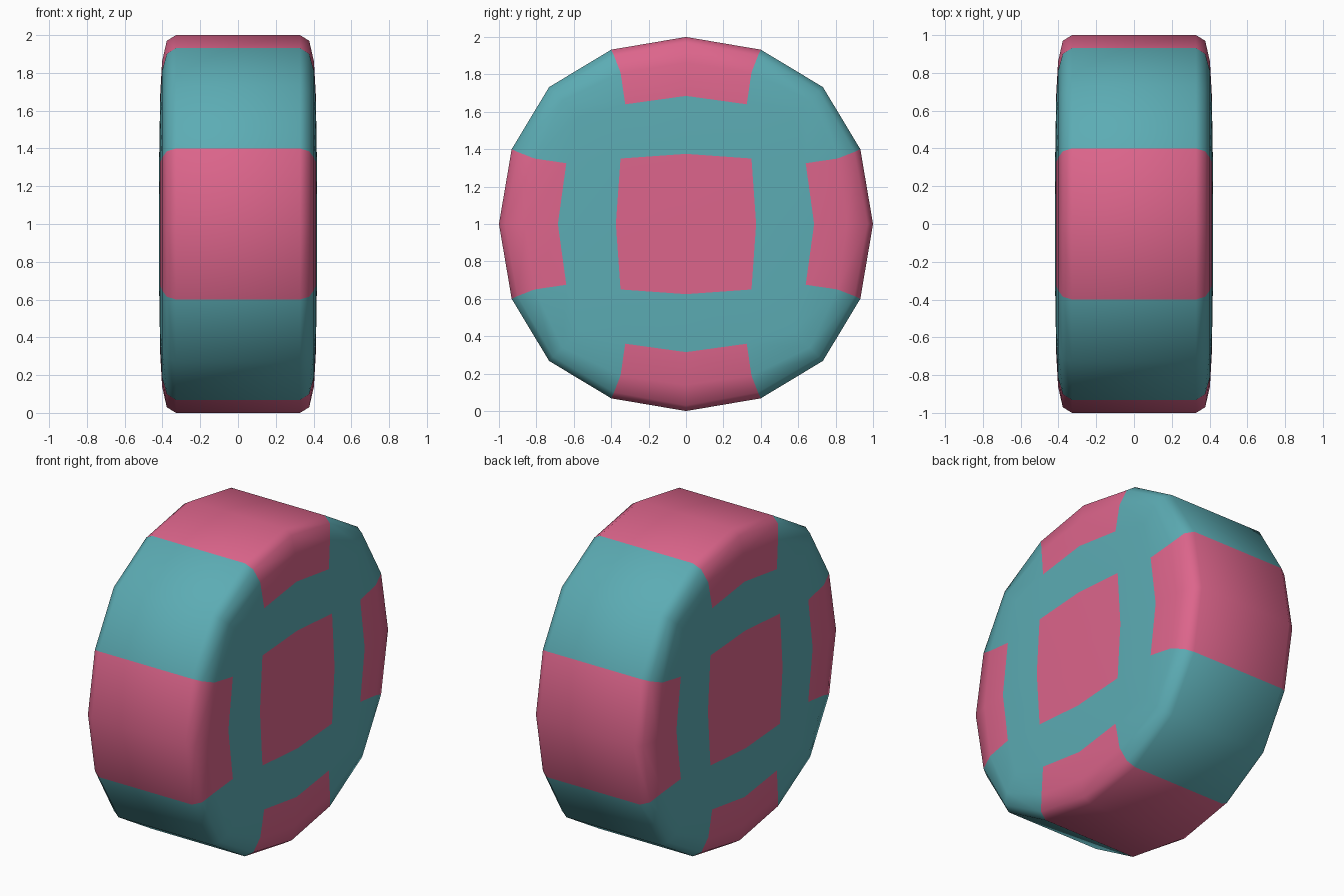
import bpy, bmesh

if "Cube" in bpy.data.objects:
    bpy.data.objects.remove(bpy.data.objects["Cube"])

def material(name, color):
    m = bpy.data.materials.new(name)
    m.diffuse_color = (*color, 1)
    m.use_nodes = True
    m.node_tree.nodes["Principled BSDF"].inputs["Base Color"].default_value = m.diffuse_color
    return m

TEAL, PINK = 0, 1

def ring(quarter):
    """Repeat the points of one quarter turn around the axle."""
    pts = []
    for k in range(4):
        for y, z in quarter:
            for _ in range(k):
                y, z = -z, y
            pts.append((y, z))
    return pts

def loop16(axis, side, diag):
    a, b = side
    return ring([(axis, 0), (a, b), (diag, diag), (b, a)])

# Rings from the cap outwards: (half width, points)
inner = (0.417, ring([(0.375, 0), (0.35, 0.35)]))
outer = [
    (0.412, loop16(0.685, (0.64, 0.325), 0.575)),
    (0.402, loop16(0.86, (0.81, 0.35), 0.66)),
    (0.377, loop16(0.97, (0.90, 0.385), 0.71)),
    (0.328, loop16(1.0, (0.932, 0.40), 0.732)),
]

bm = bmesh.new()

def face(verts, mat):
    f = bm.faces.new(verts)
    f.material_index = mat
    f.smooth = True

def strip(r0, r1):
    # Pink on the four axis sectors, teal on the diagonals
    for i in range(16):
        j = (i + 1) % 16
        face((r0[i], r0[j], r1[j], r1[i]), PINK if i % 4 in (0, 3) else TEAL)

rims = []
for s in (1, -1):
    def make(level):
        return [bm.verts.new((s * level[0], y, z + 1)) for y, z in level[1]]
    centre = bm.verts.new((s * 0.419, 0, 1))
    r1 = make(inner)
    rings = [make(level) for level in outer]
    r2 = rings[0]
    # Central square and the teal grid around it
    for k in range(4):
        a, c, n = r1[2 * k], r1[2 * k + 1], r1[(2 * k + 2) % 8]
        q = [r2[(4 * k + i) % 16] for i in range(5)]
        face((centre, a, c, n), PINK)
        face((a, q[0], q[1], c), TEAL)
        face((c, q[1], q[2], q[3]), TEAL)
        face((c, q[3], q[4], n), TEAL)
    # Rounded shoulder
    for p, q in zip(rings, rings[1:]):
        strip(p, q)
    rims.append(rings[-1])

# Tread band
strip(*rims)
bmesh.ops.recalc_face_normals(bm, faces=bm.faces)

mesh = bpy.data.meshes.new("wheel")
bm.to_mesh(mesh)
bm.free()
mesh.materials.append(material("teal", (0.107, 0.413, 0.456)))
mesh.materials.append(material("pink", (0.72, 0.13, 0.26)))
wheel = bpy.data.objects.new("wheel", mesh)
bpy.context.collection.objects.link(wheel)
